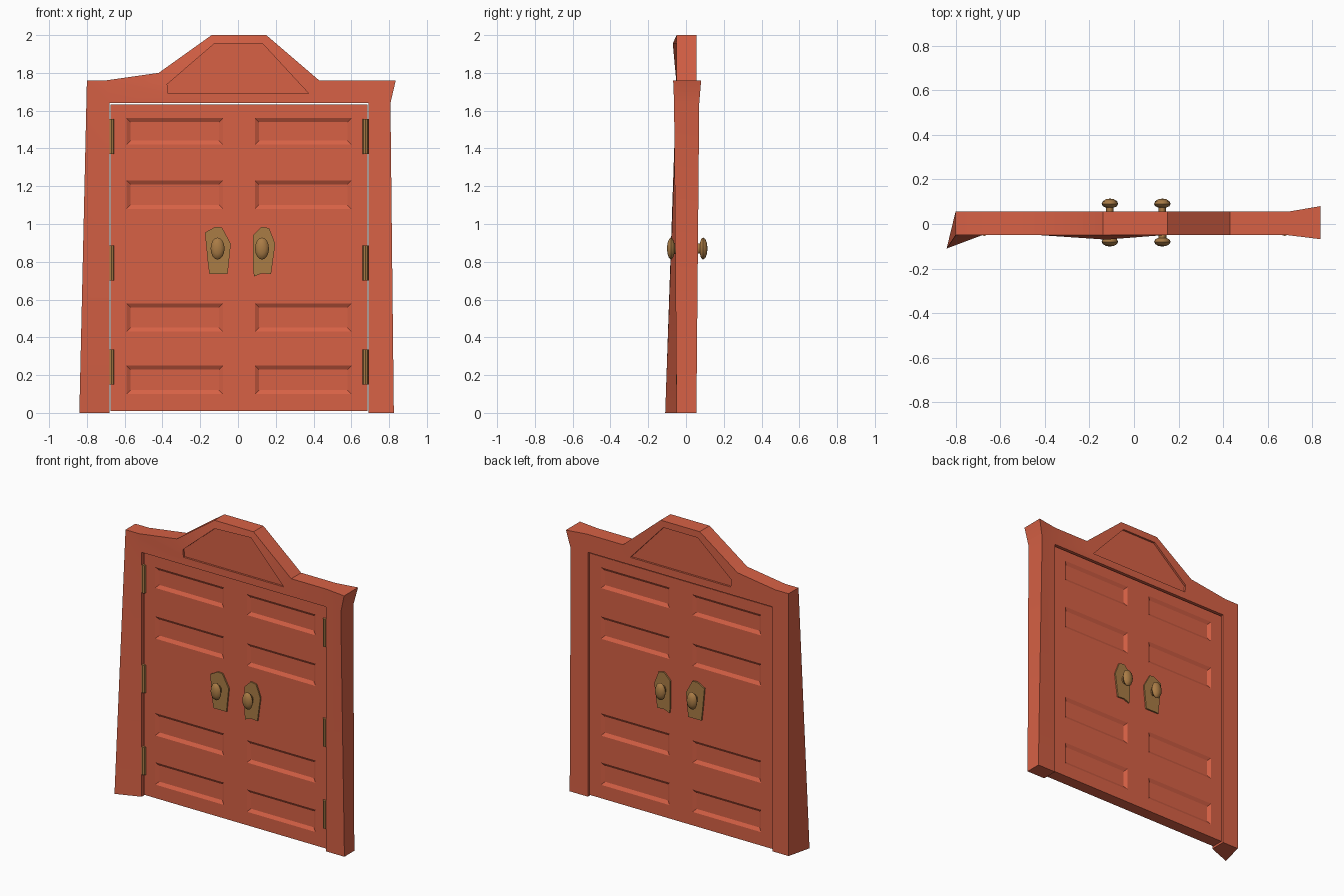
import bpy, bmesh, math
from mathutils import Matrix

if "Cube" in bpy.data.objects:
    bpy.data.objects.remove(bpy.data.objects["Cube"])


def material(name, rgb):
    m = bpy.data.materials.new(name)
    m.diffuse_color = (*rgb, 1)
    m.use_nodes = True
    m.node_tree.nodes["Principled BSDF"].inputs["Base Color"].default_value = m.diffuse_color
    return m


RED = material("red_paint", (0.68, 0.12, 0.06))
BRASS = material("brass", (0.40, 0.20, 0.06))


def finish(bm, name, mat, angle=30):
    bmesh.ops.recalc_face_normals(bm, faces=bm.faces)
    me = bpy.data.meshes.new(name)
    bm.to_mesh(me)
    bm.free()
    ob = bpy.data.objects.new(name, me)
    bpy.context.collection.objects.link(ob)
    me.materials.append(mat)
    bpy.ops.object.select_all(action='DESELECT')
    ob.select_set(True)
    bpy.context.view_layer.objects.active = ob
    bpy.ops.object.shade_smooth_by_angle(angle=math.radians(angle))
    return ob


# Crooked frame: front outline (x, z), with flared corners overriding y
YF, YB = -0.05, 0.055
pts = dict(
    A=(-.84, 0), B=(-.80, 1.76), C=(-.70, 1.76), D=(-.42, 1.80), E=(-.14, 2.0),
    F=(.15, 2.0), G=(.43, 1.76), H=(.69, 1.76), I=(.835, 1.76), J=(.807, 1.64),
    K=(.825, 0), L=(.69, 0), M=(.69, 1.64), N=(-.68, 1.64), O=(-.68, 0),
    P=(-.37, 1.69), Q=(-.375, 1.74), R=(-.125, 1.955), S=(.13, 1.955), T=(.375, 1.69))
front_y = dict(A=-.11, I=-.068, J=-.063, R=-.07)
back_y = dict(I=.08, J=.07)
back_x = dict(A=-.80)

bm = bmesh.new()
front = {k: bm.verts.new((x, front_y.get(k, YF), z)) for k, (x, z) in pts.items()}
back = {k: bm.verts.new((back_x.get(k, x), back_y.get(k, YB), z)) for k, (x, z) in pts.items()}
for side, depth in ((front, -.037), (back, .042)):
    for f in "AONB NCB CNPQ CQD DQRE ERSF FSG STG TPNM GTMH HMJI JMLK".split():
        bm.faces.new([side[k] for k in f])
    # Sunken panel in the pediment
    rim = [side[k] for k in "PQRST"]
    floor = [bm.verts.new((v.co.x, depth, v.co.z)) for v in rim]
    for i in range(5):
        j = (i + 1) % 5
        bm.faces.new((rim[i], rim[j], floor[j], floor[i]))
    bm.faces.new(floor)
ring = "ABCDEFGHIJKLMNO"
for a, b in zip(ring, ring[1:] + ring[0]):
    bm.faces.new((front[a], front[b], back[b], back[a]))
finish(bm, "door_frame", RED)


# Door leaves with four sunken bevelled panels on both sides
MID = 0.005
DY0, DY1 = -0.035, 0.045
ZS = [.01, .10, .25, .43, .58, 1.08, 1.23, 1.42, 1.56, 1.632]


def leaf(name, sign):
    xs = [MID + sign * d for d in (0, .085, .595, .68)]
    bm = bmesh.new()
    grid = [[[bm.verts.new((x, y, z)) for z in ZS] for x in xs] for y in (DY0, DY1)]
    panels = []
    for g in grid:
        for i in range(3):
            for k in range(9):
                f = bm.faces.new((g[i][k], g[i + 1][k], g[i + 1][k + 1], g[i][k + 1]))
                if i == 1 and k % 2 == 1:
                    panels.append(f)
    idx = [(i, 0) for i in range(4)] + [(3, k) for k in range(1, 10)] + \
          [(i, 9) for i in (2, 1, 0)] + [(0, k) for k in range(8, 0, -1)]
    for (a, b), (c, d) in zip(idx, idx[1:] + idx[:1]):
        bm.faces.new((grid[0][a][b], grid[0][c][d], grid[1][c][d], grid[1][a][b]))
    bmesh.ops.recalc_face_normals(bm, faces=bm.faces)
    bmesh.ops.inset_individual(bm, faces=panels, thickness=.03, depth=-.013)
    finish(bm, name, RED)


leaf("left_door", -1)
leaf("right_door", 1)


# Hinge barrels
for side, x in (("left", -.671), ("right", .675)):
    for n, (z0, z1) in enumerate(((.15, .335), (.70, .885), (1.37, 1.555))):
        bm = bmesh.new()
        bmesh.ops.create_cone(bm, cap_ends=True, segments=8, radius1=.015, radius2=.015,
                              depth=z1 - z0, matrix=Matrix.Translation((x, -.039, (z0 + z1) / 2)))
        finish(bm, f"{side}_hinge_{n + 1}", BRASS)


# Uneven handle plates, running through the door
def plate(name, outline):
    bm = bmesh.new()
    f = bm.faces.new([bm.verts.new((x, DY0 - .01, z)) for x, z in outline])
    new = bmesh.ops.extrude_face_region(bm, geom=[f], use_keep_orig=True)["geom"]
    bmesh.ops.translate(bm, vec=(0, DY1 - DY0 + .02, 0),
                        verts=[v for v in new if isinstance(v, bmesh.types.BMVert)])
    finish(bm, name, BRASS)


plate("left_handle_plate", [(-.175, .955), (-.12, .985), (-.085, .982), (-.038, .895),
                            (-.055, .735), (-.152, .735), (-.16, .80)])
plate("right_handle_plate", [(.08, .94), (.125, .985), (.165, .978), (.197, .895),
                             (.175, .735), (.125, .738), (.085, .722), (.08, .76)])


# Oval door knobs: one lathed profile (radius, y) through both sides
PROFILE = [(0, -.101), (.018, -.098), (.032, -.090), (.037, -.080), (.032, -.069), (.018, -.062),
           (.017, .073), (.032, .080), (.037, .090), (.032, .102), (.018, .111), (0, .114)]
for name, x in (("left_knobs", -.108), ("right_knobs", .127)):
    bm = bmesh.new()
    vs = [bm.verts.new((r, y, 0)) for r, y in PROFILE]
    edges = [bm.edges.new(e) for e in zip(vs, vs[1:])]
    bmesh.ops.spin(bm, geom=vs + edges, axis=(0, 1, 0), cent=(0, 0, 0),
                   angle=2 * math.pi, steps=16, use_merge=True)
    bmesh.ops.remove_doubles(bm, verts=bm.verts, dist=1e-4)
    bm.transform(Matrix.Translation((x, 0, .87)) @ Matrix.Diagonal((1, 1, 1.57, 1)))
    finish(bm, name, BRASS, 45)
